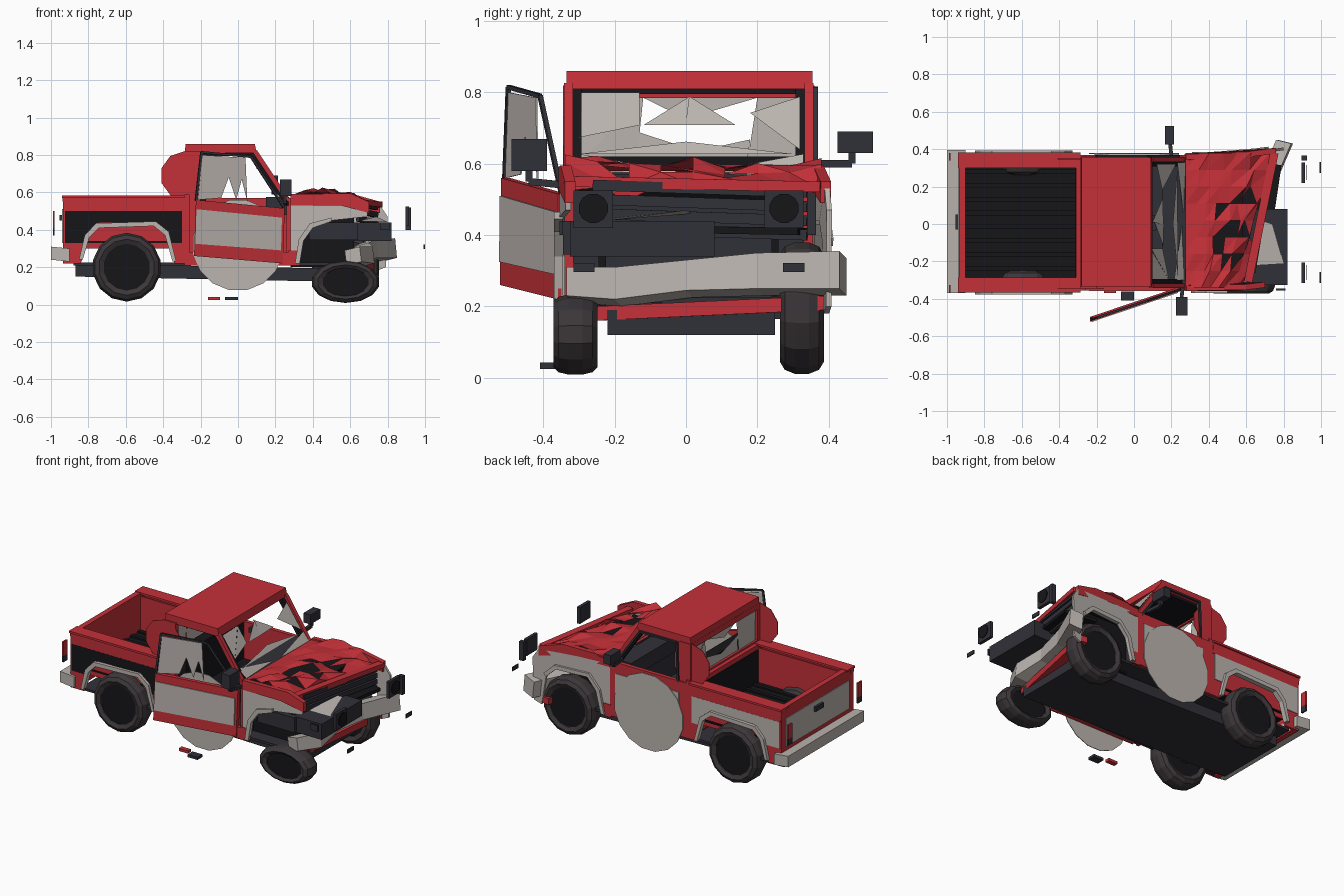
import bpy, bmesh, math, random
from mathutils import Vector, Matrix

if "Cube" in bpy.data.objects:
    bpy.data.objects.remove(bpy.data.objects["Cube"])
random.seed(4)

COL = {'red': (.55, .03, .04), 'grey': (.5, .46, .43), 'dark': (.03, .03, .04),
       'black': (.008, .008, .01), 'tyre': (.045, .038, .042)}
MAT = {}
for n, c in COL.items():
    MAT[n] = bpy.data.materials.new(n)
    MAT[n].diffuse_color = (*c, 1)
R, L = -.355, .37          # right and left body planes

def mesh(name, verts, faces, col):
    me = bpy.data.meshes.new(name)
    me.from_pydata([tuple(v) for v in verts], [], faces)
    bm = bmesh.new(); bm.from_mesh(me)
    bmesh.ops.recalc_face_normals(bm, faces=bm.faces)
    bm.to_mesh(me); bm.free()
    me.materials.append(MAT[col])
    o = bpy.data.objects.new(name, me)
    bpy.context.collection.objects.link(o)
    return o

def loft(name, rings, col, caps=True):
    n, m = len(rings[0]), len(rings)
    f = [(i*n+j, i*n+(j+1) % n, (i+1)*n+(j+1) % n, (i+1)*n+j) for i in range(m-1) for j in range(n)]
    if caps:
        f += [tuple(range(n)), tuple(range((m-1)*n, m*n))]
    return mesh(name, [v for r in rings for v in r], f, col)

def prism(name, pts, y, th, col, bend=lambda x: 0):
    return loft(name, [[(x, y+d+bend(x), z) for x, z in pts] for d in (0, th)], col)

def box(name, x0, x1, y0, y1, z0, z1, col):
    return prism(name, [(x0, z0), (x1, z0), (x1, z1), (x0, z1)], y0, y1-y0, col)

def bar(name, p, q, w, col, h=None):
    p, q, h = Vector(p), Vector(q), h or w
    rot = (q-p).to_track_quat('Z', 'Y').to_matrix()
    sec = [rot @ Vector((a*w/2, b*h/2, 0)) for a, b in ((-1, -1), (1, -1), (1, 1), (-1, 1))]
    return loft(name, [[p+s for s in sec], [q+s for s in sec]], col)

def disc(name, cx, y, cz, r, n, col):
    return prism(name, [(cx+r*math.cos((k+.5)*math.tau/n), cz+r*math.sin((k+.5)*math.tau/n))
                        for k in range(n)], y, .004, col)

# wheels: turned tyre with recessed hub; the front right one is squashed
def wheel(name, cx, cy, cz, sy, squash=1):
    prof = [(.125, -.05), (.15, -.062), (.173, -.048), (.184, -.02), (.184, .02), (.173, .048), (.15, .062), (.125, .05)]
    n = 14
    ring = lambda r: [(cx+r*math.sin(k*math.tau/n), cz-squash*r*math.cos(k*math.tau/n)) for k in range(n)]
    loft(name, [[(x, cy+y, z) for x, z in ring(r)] for r, y in prof], 'tyre', False)
    for y in (-.045, .04):
        prism(name+'_hub', ring(.126), cy+y, .005, 'black')

wheel('rear_wheel_right', -.595, -.31, .2, -1)
wheel('rear_wheel_left', -.595, .325, .2, 1)
wheel('front_wheel_right', .575, -.31, .121, -1, .61)
wheel('front_wheel_left', .575, .325, .195, 1)

# chassis
prism('underbody', [(-.87, .15), (.65, .12), (.65, .19), (-.87, .22)], -.22, .47, 'dark')
box('floor_plate', -.88, .62, -.33, .35, .21, .225, 'dark')
for x in (-.595, .575):
    bar('axle', (x, -.28, .19), (x, .3, .19), .05, 'dark')

# cargo bed
bed = [(-.93, .22), (-.84, .22), (-.79, .39), (-.74, .43), (-.45, .43), (-.39, .39), (-.34, .22),
       (-.285, .22), (-.285, .5), (-.93, .5)]
panel = [(-.925, .33), (-.815, .33), (-.79, .4), (-.74, .44), (-.45, .44), (-.39, .4), (-.365, .33),
         (-.3, .33), (-.3, .5), (-.925, .5)]
arch_out = [(-.85, .24), (-.82, .37), (-.76, .435), (-.44, .445), (-.37, .39), (-.33, .23)]
arch_in = [(-.35, .23), (-.39, .37), (-.45, .42), (-.745, .41), (-.795, .36), (-.83, .24)]
for tag, y, s, c in (('right', R, -1, 'black'), ('left', L, 1, 'grey')):
    prism('bed_side_'+tag, bed, y, -s*.015, 'red')
    prism('bed_panel_'+tag, panel, y, s*.004, c)
    prism('rear_arch_'+tag, arch_out+arch_in, y-s*.01, s*.032, 'grey')
    box('bed_inner_'+tag, -.9, -.31, *sorted((y-s*.06, y-s*.07)), .3, .56, 'red')
    prism('bed_rim_'+tag, [(-.93, .5), (-.285, .5), (-.29, .57), (-.94, .575)], y+s*.003, -s*.03, 'red')
    box('bed_lip_'+tag, -.94, -.285, *sorted((y+s*.012, y-s*.07)), .57, .583, 'red')
box('bed_floor', -.91, -.3, -.3, .32, .33, .34, 'black')
for k in range(8):
    y = -.25+k*.074
    box('bed_rib', -.9, -.31, y, y+.025, .34, .35, 'black')
box('bed_front', -.31, -.285, R, L, .25, .58, 'red')
box('bed_front_lining', -.314, -.31, -.29, .31, .34, .55, 'black')
box('tailgate', -.935, -.9, R, L, .22, .58, 'red')
box('tailgate_panel', -.94, -.935, -.31, .33, .33, .51, 'grey')
box('tailgate_handle', -.955, -.94, -.03, .05, .45, .48, 'dark')
prism('rear_bumper', [(-1, .24), (-1, .31), (-.9, .3), (-.9, .23)], -.37, .765, 'grey')

# cab shell
side = [(-.285, .22), (.29, .22), (.29, .57), (-.285, .57)]
prism('left_door', side, L, -.025, 'red')
prism('left_door_panel', [(-.21, .3), (.24, .3), (.24, .5), (-.21, .5)], L, .004, 'grey')
box('right_sill', -.285, .29, R, R+.03, .21, .28, 'red')
for y in (R+.025, L-.025):
    prism('rear_pillar', [(-.285, .25), (-.2, .25), (-.2, .82), (-.285, .82)], y-.015, .03, 'red')
    bar('windscreen_pillar', (.27, y, .55), (.09, y, .82), .025, 'red')
    bar('windscreen_seal', (.25, y*.93, .56), (.075, y*.93, .81), .028, 'black')
    bar('lower_front_pillar', (.275, y, .22), (.275, y, .57), .03, 'red')
for p, q in (((.25, .555), (.07, .81)), ((.07, .81), (-.19, .81)), ((-.19, .81), (-.2, .56))):
    bar('left_window_frame', (p[0], L-.006, p[1]), (q[0], L-.006, q[1]), .012, 'dark')
prism('roof', [(-.285, .81), (.1, .81), (.09, .86), (-.28, .86)], -.335, .69, 'red')
box('headliner', -.26, .08, -.31, .33, .795, .81, 'black')
box('cab_back_lower', -.285, -.26, R, L, .22, .59, 'red')
box('cab_back_upper', -.285, -.26, -.335, .355, .785, .82, 'red')
box('cab_floor', -.27, .28, -.33, .35, .23, .25, 'dark')
box('firewall', .26, .28, -.34, .36, .22, .57, 'dark')
box('dashboard', .15, .27, -.32, .34, .48, .575, 'dark')
box('bench_back', -.24, -.17, -.28, .3, .28, .62, 'black')
box('bench_seat', -.2, .04, -.28, .3, .26, .36, 'black')
box('inner_mirror', .1, .12, -.035, .045, .725, .755, 'dark')
for y in (R-.004, L+.005):
    disc('side_roundel', 0, y, .318, .245, 16, 'grey')
for y in (-.345, .345):
    disc('quarter_roundel', -.285, y, .69, .13, 10, 'red')

# broken glass: front screen and rear window shards (y, height fraction)
front = [((-.3, 1), (-.13, 1), (-.3, .45)), ((-.13, 1), (-.13, .6), (-.3, .45)), ((-.3, .25), (0, .4), (.3, .25)),
         ((-.12, .6), (.01, .95), (0, .6)), ((.01, .95), (.14, .6), (0, .6)), ((.32, .95), (.18, .75), (.32, .3)),
         ((-.3, .0), (-.3, .25), (.02, .0)), ((.02, .0), (.33, .25), (.33, .0))]
rear = [((-.31, 0), (-.31, 1), (-.12, 1)), ((-.31, 0), (-.12, 1), (-.14, 0)), ((.33, 0), (.33, 1), (.2, 1)),
        ((.33, 0), (.2, 1), (.17, 0)), ((-.14, 0), (-.13, .5), (.17, 0)), ((.17, 0), (.18, .4), (0, .2)),
        ((-.12, 1), (.2, 1), (.0, .7))]
for nm, tris, x0, z0, x1, z1, j in (('windscreen', front, .265, .57, .1, .8, .015),
                                    ('rear_window', rear, -.272, .59, -.272, .785, .003)):
    v = [(x0+(x1-x0)*t+random.uniform(-j, j), y, z0+(z1-z0)*t) for tri in tris for y, t in tri]
    mesh(nm+'_shards', v, [(i, i+1, i+2) for i in range(0, len(v), 3)], 'grey')

# right door, swung open and sagging toward the hinge
swing = lambda x: -.165*(.26-x)/.49
door = [(.24, .22), (-.235, .26), (-.225, .56), (.25, .515)]
prism('open_door', door, -.355, .025, 'red', swing)
prism('open_door_panel', [(.23, .29), (-.228, .325), (-.222, .51), (.235, .465)], -.36, .006, 'grey', swing)
frame = [(.245, .52), (.07, .79), (-.195, .815), (-.225, .555)]
for p, q in zip(frame, frame[1:]):
    bar('open_door_frame', (p[0], -.345+swing(p[0]), p[1]), (q[0], -.345+swing(q[0]), q[1]), .012, 'dark')
glass = [(-.215, .56), (-.19, .8), (.04, .785), (.05, .55), (.02, .67), (-.01, .56), (-.05, .68), (-.09, .57)]
prism('open_door_glass', glass, -.347, .004, 'grey', swing)

# door mirrors
for p, q, c, d in (((.26, -.34, .54), (.25, -.44, .55), (.255, -.44, .625), (.06, .1, .09)),
                   ((.2, .36, .6), (.19, .465, .6), (.19, .475, .66), (.05, .1, .06))):
    bar('mirror_arm', p, q, .02, 'dark')
    bar('mirror_post', q, (q[0], q[1], c[2]), .02, 'dark')
    box('mirror', *[c[i]+k*d[i]/2 for i in range(3) for k in (-1, 1)], 'dark')

# crushed front wings: the right one is torn off ahead of the wheel
wing_r = [(.28, .22), (.31, .22), (.33, .34), (.39, .42), (.5, .45), (.69, .47), (.7, .53), (.28, .55)]
wing_l = [(.28, .22), (.32, .22), (.35, .36), (.42, .44), (.64, .44), (.71, .38), (.74, .18), (.79, .2),
          (.8, .47), (.76, .53), (.55, .54), (.28, .55)]
arch_r = [(.305, .22), (.325, .35), (.385, .435), (.5, .465), (.5, .445), (.4, .41), (.35, .34), (.33, .22)]
arch_l = [(.31, .22), (.345, .37), (.42, .455), (.65, .455), (.72, .39), (.705, .37),
          (.64, .43), (.43, .43), (.37, .36), (.335, .22)]
for tag, y, s, e, w, a, bend in (('right', R, -1, -.06, wing_r, arch_r, lambda x: .12*max(0, x-.55)),
                                 ('left', L, 1, 0, wing_l, arch_l, lambda x: .13*max(0, x-.5))):
    prism('wing_'+tag, w, y, -s*.015, 'grey', bend)
    prism('wing_top_'+tag, [(.28, .53), (.55, .53), (.76+e, .49), (.76+e, .55), (.6, .595), (.28, .59)],
          y+s*.003, -s*.03, 'red', bend)
    prism('wing_base_'+tag, [(.27, .21), (.33, .21), (.34, .29), (.27, .29)], y+s*.004, -s*.01, 'red')
    prism('front_arch_'+tag, a, y-s*.01, s*.025, 'grey', bend)
    box('inner_wing_'+tag, .28, .62, *sorted((y-s*.11, y-s*.13)), .2, .52, 'black')

# buckled bonnet with torn holes
nx, ny = 8, 9
v = []
for i in range(nx):
    for j in range(ny):
        t, y = i/(nx-1), -.34+.72*j/(ny-1)
        k = .2+t if 0 < i else 0
        x = .275+t*(.39+.22*y)+random.uniform(-.025, .025)*k
        z = .58+.03*math.sin(t*3.1)-.06*max(0, t-.6)/.4+random.uniform(-.03, .022)*k
        v.append((x, y, z))
f = [(i*ny+j, (i+1)*ny+j, (i+1)*ny+j+1, i*ny+j+1) for i in range(nx-1) for j in range(ny-1)]
v_tri = [t for a, b, c, d in f for t in ((a, b, c), (a, c, d))]
torn = {52, 53, 54, 70, 71, 67, 86, 74, 83, 90, 57}
mesh('bonnet', v, [t for i, t in enumerate(v_tri) if i not in torn], 'red')
prism('engine_bay', [(.28, .5), (.56, .5), (.58, .53), (.28, .54)], -.3, .62, 'black')
for k in range(4):
    z = .4+k*.04
    bar('grille_slat', (.64, -.26, z+.02), (.74, .34, z), .02, 'dark', .03)
bar('nose_panel', (.61, -.31, .55), (.75, .38, .535), .045, 'red', .03)
bar('radiator', (.59, -.27, .42), (.68, .33, .41), .22, 'black', .02)
bar('front_valance', (.61, -.25, .18), (.72, .4, .21), .06, 'red', .04)

# bent front bumper
path = [(.66, -.335, .21, .31), (.73, -.2, .2, .31), (.71, 0, .225, .33), (.75, .2, .23, .35), (.85, .43, .23, .355)]
loft('front_bumper', [[(x, y, a+.02), (x-.01, y, b), (x-.09, y+.02, b-.02), (x-.08, y+.02, a)]
                      for x, y, a, b in path], 'grey')
loft('bumper_flap', [[(.64, -.22, .445), (.8, -.21, .442)], [(.68, .02, .46), (.74, .0, .47)]], 'grey')

# loose battered trim and lamps around the truck
box('torn_grille_block', .62, .82, -.325, .08, .34, .44, 'dark')
box('torn_grille_side', .38, .64, -.345, -.31, .345, .44, 'dark')
for y in (-.26, .275):
    box('loose_headlamp_frame', .895, .915, y-.055, y+.055, .42, .525, 'dark')
    o = disc('loose_headlamp', 0, 0, 0, .042, 12, 'black')
    o.matrix_world = Matrix.Translation((.925, y, .475)) @ Matrix.Rotation(math.pi/2, 4, 'Z')
    box('loose_fog_lamp', .993, 1, y*1.1-.03, y*1.1+.03, .297, .322, 'dark')
box('loose_side_lamp', .895, .925, .34, .365, .4, .52, 'dark')
box('loose_corner_lamp', .76, .81, -.355, -.345, .4, .44, 'dark')
for y in (-.345, .36):
    box('tail_lamp', -.99, -.98, y-.02, y+.02, .41, .5, 'red')
    box('tail_lamp_base', -.99, -.98, y-.02, y+.02, .37, .41, 'dark')
box('debris_red', -.16, -.095, -.37, -.34, .025, .042, 'red')
box('debris_dark', -.07, 0, -.41, -.36, .025, .042, 'dark')

for m in bpy.data.materials:
    if m.users and not m.is_grease_pencil:
        m.use_nodes = True
        m.node_tree.nodes["Principled BSDF"].inputs["Base Color"].default_value = m.diffuse_color
